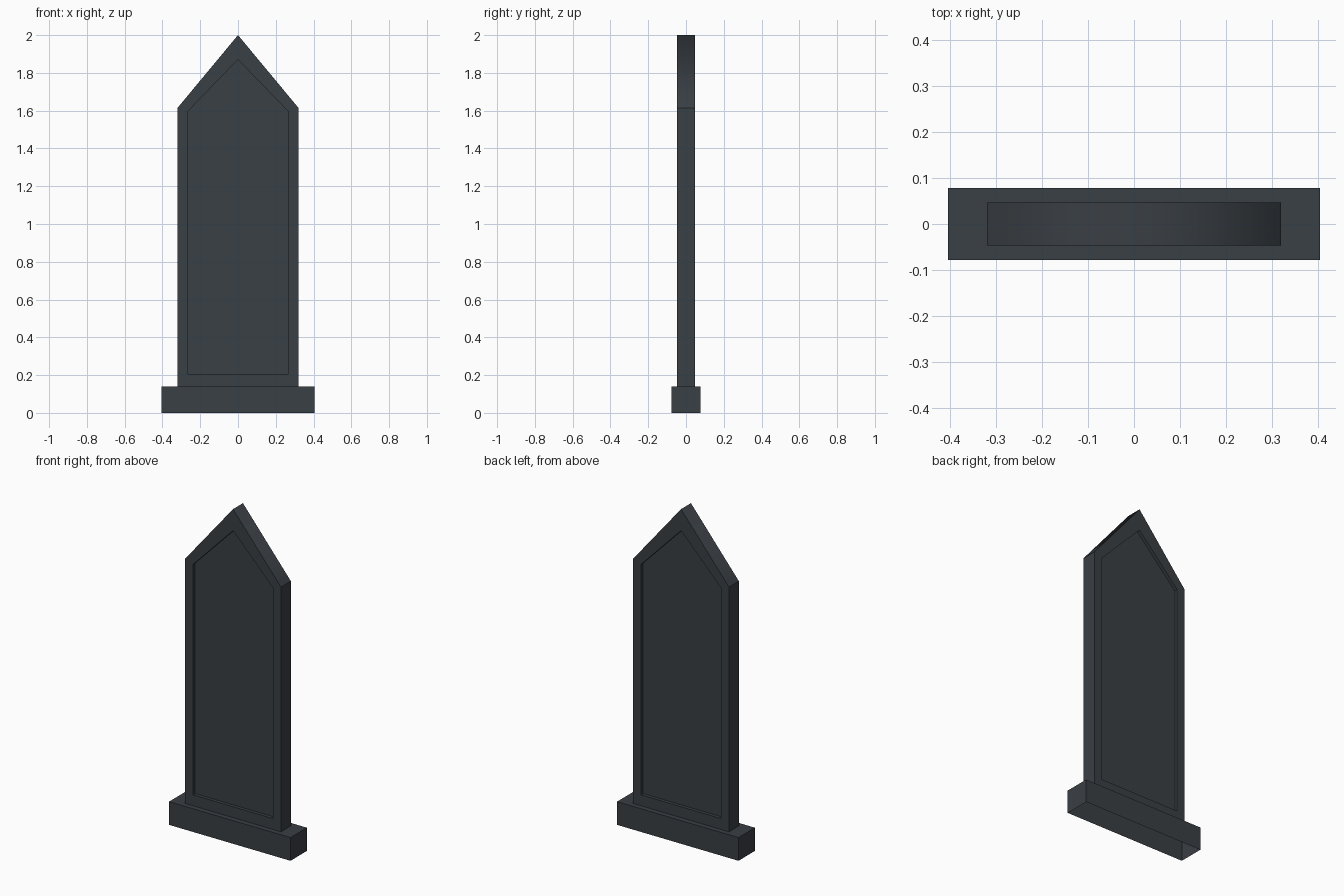
import bpy, bmesh

if "Cube" in bpy.data.objects:
    bpy.data.objects.remove(bpy.data.objects["Cube"])

stone = bpy.data.materials.new("dark slate")
stone.diffuse_color = (0.042, 0.050, 0.058, 1.0)
stone.use_nodes = True
stone.node_tree.nodes["Principled BSDF"].inputs["Base Color"].default_value = stone.diffuse_color


def finish(bm, name):
    mesh = bpy.data.meshes.new(name)
    bm.to_mesh(mesh)
    bm.free()
    mesh.materials.append(stone)
    obj = bpy.data.objects.new(name, mesh)
    bpy.context.collection.objects.link(obj)


def pointed(half_width, bottom, shoulder, apex):
    # pentagon outline in x, z
    return [(-half_width, bottom), (half_width, bottom), (half_width, shoulder),
            (0, apex), (-half_width, shoulder)]


# plinth: box with an open underside
bm = bmesh.new()
bmesh.ops.create_cube(bm, size=1)
for v in bm.verts:
    v.co = (v.co.x * 0.81, v.co.y * 0.156, (v.co.z + 0.5) * 0.14)
under = [f for f in bm.faces if f.normal.z < -0.5]
bmesh.ops.delete(bm, geom=under, context='FACES_ONLY')
finish(bm, "plinth")

# slab: pointed outline with a sunken panel on both faces
HALF, SUNK = 0.047, 0.02
outer = pointed(0.32, 0.14, 1.615, 2.0)
inner = pointed(0.267, 0.206, 1.595, 1.87)
bm = bmesh.new()
rings = []
for outline, y in ((outer, -HALF), (inner, -HALF), (inner, -HALF + SUNK),
                   (inner, HALF - SUNK), (inner, HALF), (outer, HALF)):
    rings.append([bm.verts.new((x, y, z)) for x, z in outline])


def bridge(a, b):
    return [bm.faces.new((a[i], a[(i + 1) % 5], b[(i + 1) % 5], b[i])) for i in range(5)]


for a, b in ((0, 1), (1, 2), (3, 4), (4, 5)):
    bridge(rings[a], rings[b])
rim = bridge(rings[5], rings[0])
bm.faces.new(rings[2])
bm.faces.new(rings[3][::-1])
# the two slopes blend smoothly over the ridge
rim[2].smooth = rim[3].smooth = True
# front and back panels are separate islands joined through the rim
bmesh.ops.recalc_face_normals(bm, faces=bm.faces)
finish(bm, "headstone_slab")
